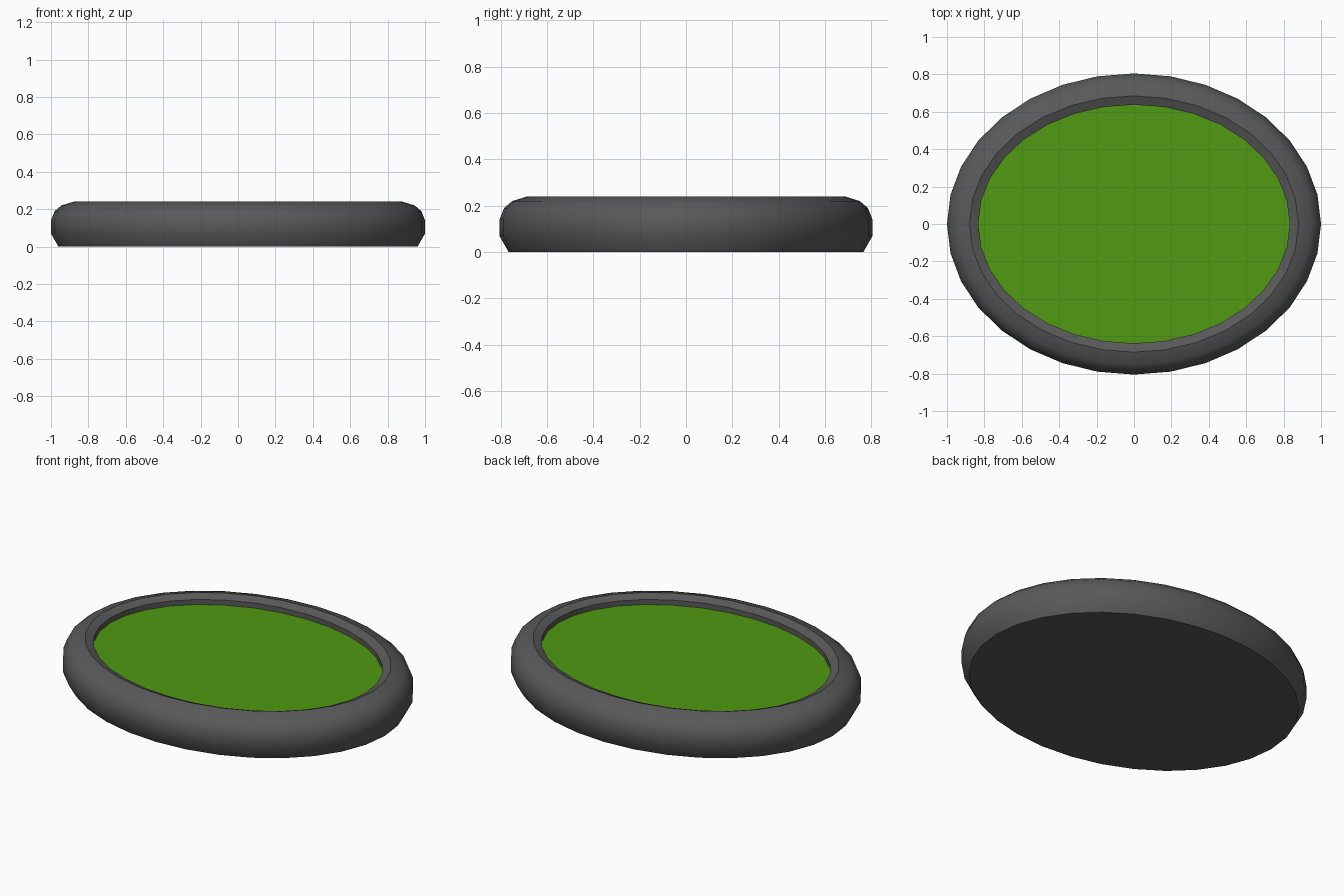
import bpy, bmesh
from math import cos, sin, pi, radians

if "Cube" in bpy.data.objects:
    bpy.data.objects.remove(bpy.data.objects["Cube"])

SEGS = 32
RX, RY = 1.0, 0.805


def material(name, colour):
    m = bpy.data.materials.new(name)
    m.diffuse_color = (*colour, 1)
    m.use_nodes = True
    m.node_tree.nodes["Principled BSDF"].inputs["Base Color"].default_value = m.diffuse_color
    return m


def oval_ring(bm, inset, z):
    return [bm.verts.new(((RX - inset) * cos(2 * pi * i / SEGS),
                          (RY - inset) * sin(2 * pi * i / SEGS), z))
            for i in range(SEGS)]


def oval_lathe(name, profile, mat, cap_first=False, cap_last=False):
    """Skin oval rings given as (inset from the outer edge, height)."""
    bm = bmesh.new()
    rings = [oval_ring(bm, d, z) for d, z in profile]
    for a, b in zip(rings, rings[1:]):
        for i in range(SEGS):
            j = (i + 1) % SEGS
            bm.faces.new((a[i], a[j], b[j], b[i]))
    if cap_first:
        bm.faces.new(rings[0][::-1])
    if cap_last:
        bm.faces.new(rings[-1])
    mesh = bpy.data.meshes.new(name)
    bm.to_mesh(mesh)
    bm.free()
    mesh.materials.append(mat)
    obj = bpy.data.objects.new(name, mesh)
    bpy.context.collection.objects.link(obj)
    bpy.ops.object.select_all(action='DESELECT')
    obj.select_set(True)
    bpy.context.view_layer.objects.active = obj
    bpy.ops.object.shade_smooth_by_angle(angle=radians(40))
    return obj


# Rounded outer body: flat base, bulging side, rolled lip and short inner wall
oval_lathe("rim_body",
           [(0.04, 0.0), (0.0, 0.07), (0.0, 0.14), (0.02, 0.19),
            (0.055, 0.22), (0.12, 0.24), (0.167, 0.22), (0.167, 0.19)],
           material("dark_grey", (0.1, 0.1, 0.1)), cap_first=True)

# Recessed green inlay
oval_lathe("green_inlay", [(0.167, 0.19)],
           material("green", (0.08, 0.32, 0.006)), cap_last=True)
